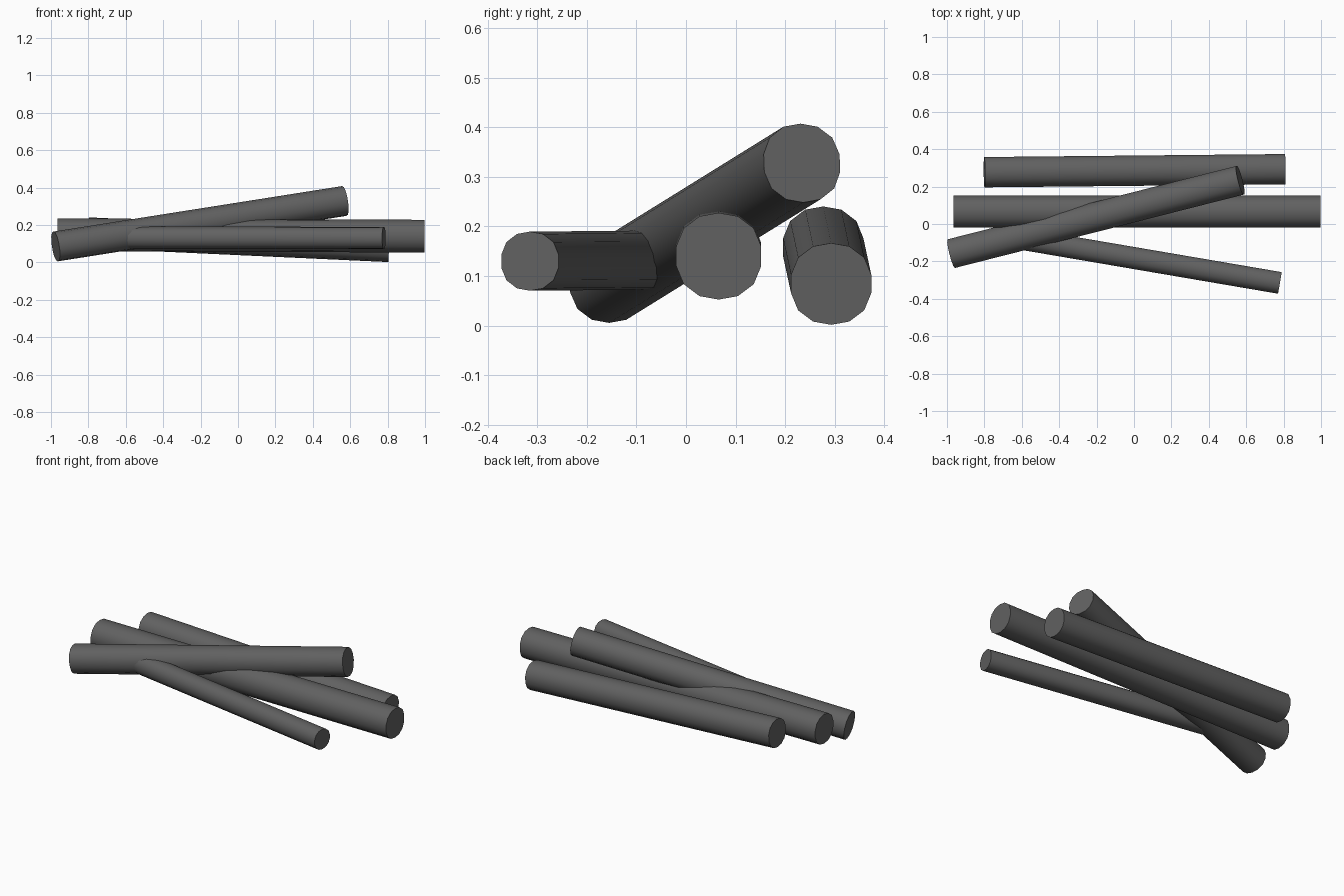
import bpy, bmesh, math
from mathutils import Vector, Matrix

if "Cube" in bpy.data.objects:
    bpy.data.objects.remove(bpy.data.objects["Cube"])

bark = bpy.data.materials.new("dark_bark")
bark.diffuse_color = (0.12, 0.12, 0.12, 1)
bark.use_nodes = True
bark.node_tree.nodes["Principled BSDF"].inputs["Base Color"].default_value = bark.diffuse_color

SIDES = 14


def log(name, start, end, radius):
    """Straight log between two end centres, cut square at both ends."""
    a, b = Vector(start), Vector(end)
    x = (b - a).normalized()
    y = Vector((0, 0, 1)).cross(x).normalized()
    z = x.cross(y)
    bm = bmesh.new()
    rings = []
    for c in (a, b):
        ring = []
        for i in range(SIDES):
            t = 2 * math.pi * (i + 0.5) / SIDES
            # slightly squarish round section
            r = radius * (1.012 - 0.018 * math.cos(4 * t))
            ring.append(bm.verts.new(c + y * r * math.cos(t) + z * r * math.sin(t)))
        rings.append(ring)
    for i in range(SIDES):
        j = (i + 1) % SIDES
        bm.faces.new((rings[0][i], rings[0][j], rings[1][j], rings[1][i]))
    bm.faces.new(rings[0])
    bm.faces.new(rings[1])
    bmesh.ops.recalc_face_normals(bm, faces=bm.faces[:])
    # smooth bark, crisp rims
    for f in bm.faces:
        f.smooth = True
    for e in bm.edges:
        if e.calc_face_angle(0) > math.radians(50):
            e.smooth = False
    me = bpy.data.meshes.new(name)
    bm.to_mesh(me)
    bm.free()
    me.materials.append(bark)
    ob = bpy.data.objects.new(name, me)
    bpy.context.collection.objects.link(ob)
    return ob


# long middle log, back log, leaning top log, thin front log
log("middle_log", (-0.965, 0.066, 0.147), (0.998, 0.066, 0.140), 0.088)
log("back_log", (-0.80, 0.277, 0.158), (0.807, 0.293, 0.084), 0.083)
log("leaning_log", (-0.975, -0.158, 0.085), (0.568, 0.234, 0.328), 0.081)
log("thin_front_log", (-0.58, -0.083, 0.132), (0.78, -0.315, 0.130), 0.060)
